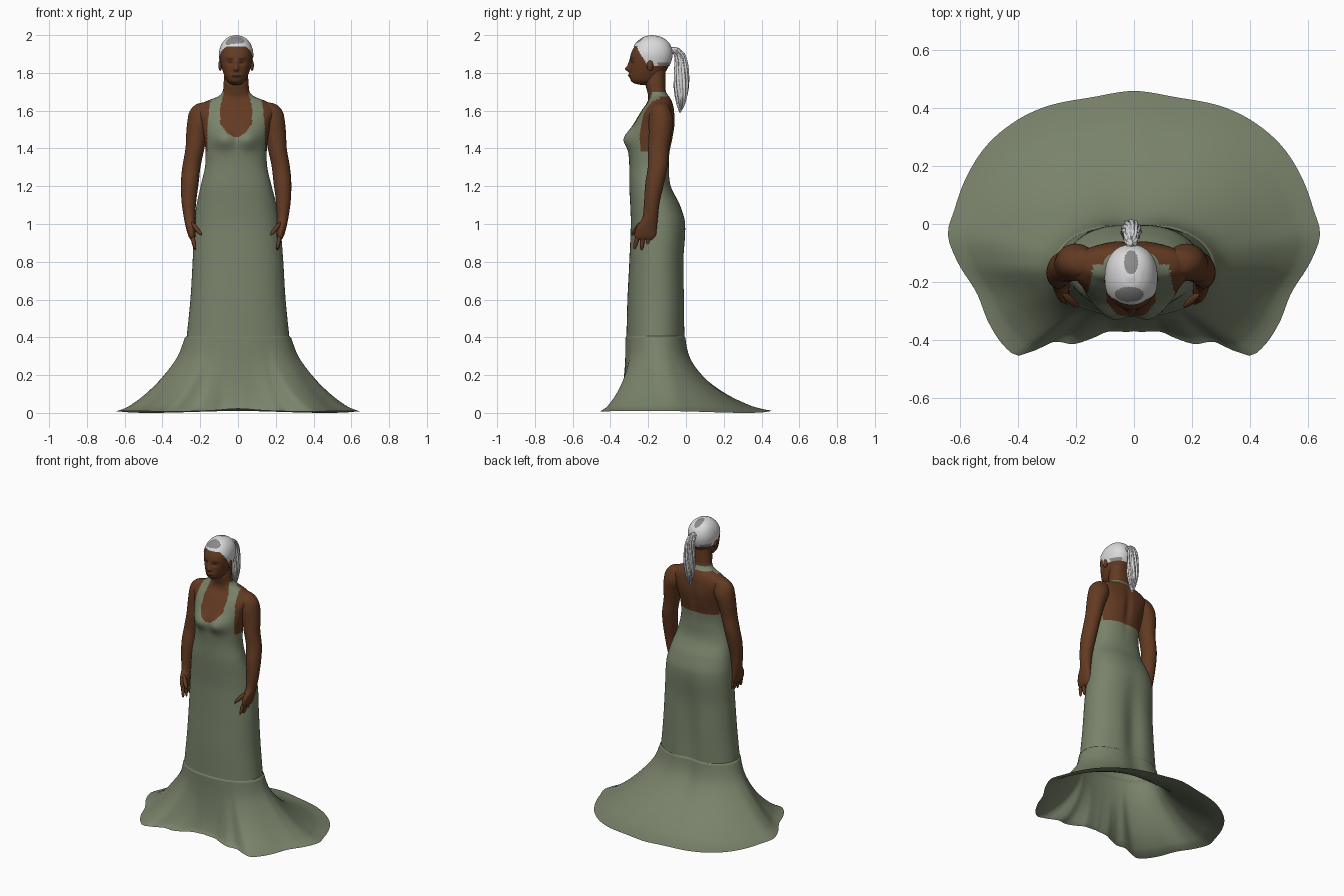
import bpy, bmesh, math
from mathutils import Vector, Matrix

if "Cube" in bpy.data.objects:
    bpy.data.objects.remove(bpy.data.objects["Cube"])


def material(name, rgb):
    mat = bpy.data.materials.new(name)
    mat.use_nodes = True
    mat.diffuse_color = (*rgb, 1)
    node = mat.node_tree.nodes["Principled BSDF"]
    node.inputs["Base Color"].default_value = (*rgb, 1)
    node.inputs["Roughness"].default_value = 0.8
    return mat


GREEN = material("sage green cloth", (0.19, 0.225, 0.145))
SKIN = material("brown skin", (0.125, 0.043, 0.016))
DARK = material("dark brown features", (0.06, 0.019, 0.01))
SILVER = material("silver hair", (0.7, 0.7, 0.7))
GREY = material("grey hair", (0.25, 0.25, 0.25))
MID = -0.01  # the upper body stands slightly off centre


def bump(value, width):
    return math.exp(-(value / width) ** 2)


def curve(rows, t):
    """Smooth interpolation of table rows keyed by their first column."""
    last = len(rows) - 1
    t = min(max(t, rows[0][0]), rows[last][0])
    i = max(j for j in range(last) if rows[j][0] <= t)

    def slope(j, k):
        a, b = rows[max(j - 1, 0)], rows[min(j + 1, last)]
        return (b[k] - a[k]) / (b[0] - a[0])

    a, b = rows[i], rows[i + 1]
    h = b[0] - a[0]
    s = (t - a[0]) / h
    ease = s * s * (3 - 2 * s)
    return [a[k] + (b[k] - a[k]) * ease
            + h * s * (1 - s) * ((1 - s) * slope(i, k) - s * slope(i + 1, k))
            for k in range(1, len(a))]


def signed_power(v, p):
    return math.copysign(abs(v) ** p, v)


def oval(a, cx, rx, front, back, z, power=0.9):
    """Point at angle a (zero = front) on a rounded cross-section."""
    x = cx + max(rx, 0.002) * signed_power(math.sin(a), power)
    y = (front + back) / 2 - (back - front) / 2 * signed_power(math.cos(a), power)
    return Vector((x, y, z))


def angles(count):
    return [math.tau * i / count - math.pi for i in range(count)]


def spread(low, high, count):
    """Levels that crowd together towards both ends."""
    return [low + (high - low) * (0.5 - 0.5 * math.cos(math.pi * i / count))
            for i in range(count + 1)]


def finish(name, bm, mats):
    bmesh.ops.recalc_face_normals(bm, faces=bm.faces)
    for f in bm.faces:
        f.smooth = True
    mesh = bpy.data.meshes.new(name)
    bm.to_mesh(mesh)
    bm.free()
    for m in mats:
        mesh.materials.append(m)
    obj = bpy.data.objects.new(name, mesh)
    bpy.context.collection.objects.link(obj)


def loft(name, rings, mats, rule=None, caps=True):
    """Skin the rings; rule(centre) gives a material index, or None for no face."""
    bm = bmesh.new()
    rows = [[bm.verts.new(p) for p in ring] for ring in rings]
    n = len(rows[0])
    for lower, upper in zip(rows, rows[1:]):
        for i in range(n):
            quad = (lower[i], lower[(i + 1) % n], upper[(i + 1) % n], upper[i])
            index = 0
            if rule:
                index = rule(sum((v.co for v in quad), Vector()) / 4)
            if index is not None:
                bm.faces.new(quad).material_index = index
    if caps:
        bm.faces.new(rows[0])
        bm.faces.new(rows[-1])
    finish(name, bm, mats)


def ball(name, centre, size, mat, axis=(0, 0, 1)):
    bm = bmesh.new()
    turn = Vector((0, 0, 1)).rotation_difference(Vector(axis)).to_matrix().to_4x4()
    matrix = Matrix.Translation(centre) @ turn @ Matrix.Diagonal((*size, 1))
    bmesh.ops.create_uvsphere(bm, u_segments=16, v_segments=12, radius=1, matrix=matrix)
    finish(name, bm, [mat])


# Torso and gown: height, half width, front, back
TORSO = [(0.40, 0.272, -0.315, 0), (0.6, 0.252, -0.31, 0), (0.8, 0.24, -0.3, -0.005),
         (1.0, 0.228, -0.292, 0), (1.1, 0.212, -0.295, -0.03), (1.2, 0.188, -0.3, -0.08),
         (1.3, 0.165, -0.3, -0.09), (1.38, 0.162, -0.303, -0.085), (1.45, 0.168, -0.302, -0.07),
         (1.53, 0.184, -0.275, -0.058), (1.6, 0.205, -0.235, -0.062),
         (1.645, 0.168, -0.205, -0.072), (1.675, 0.096, -0.2, -0.088),
         (1.7, 0.072, -0.205, -0.105), (1.75, 0.066, -0.215, -0.108), (1.84, 0.058, -0.2, -0.11)]


def torso_point(a, z):
    rx, front, back = curve(TORSO, z)
    p = oval(a, MID * min(max((z - 0.8) / 0.4, 0), 1), rx, front, back, z)
    x, c = abs(p.x - MID), math.cos(a)
    if c > 0:
        p.y -= 0.036 * c * bump(x - 0.07, 0.065) * bump(z - 1.452, 0.055)
    else:  # soft hollows down the back of the skirt and along the spine
        p.y += 0.028 * c * bump(x, 0.07) * bump(z - 0.58, 0.32)
        p.y += 0.012 * c * bump(x, 0.025) * bump(z - 1.5, 0.12)
    return p


def gown_or_skin(p):
    x, z = abs(p.x - MID), p.z
    if z < 1.385:
        return 0
    if 1.675 < z < 1.7 and p.y > -0.17:
        return 0  # strap behind the neck
    if z > 1.7 or p.y > -0.14 or x > 0.152 - 0.12 * max(z - 1.52, 0):
        return 1
    opening = min(0.084 - max(0, z - 1.62) * 0.25, 0.31 * math.sqrt(max(z - 1.46, 0)))
    return 0 if x > opening or z < 1.46 else 1


heights = [0.4 + 0.005 * i for i in range(289)]
loft("gown_and_torso", [[torso_point(a, z) for a in angles(160)] for z in heights],
     [GREEN, SKIN], gown_or_skin, caps=False)

# Flared flounce: hem outline from front centre round to back centre
HEM = [(0, -0.37), (0.09, -0.372), (0.15, -0.397), (0.21, -0.415), (0.28, -0.408),
       (0.35, -0.44), (0.4, -0.455), (0.45, -0.42), (0.5, -0.345), (0.545, -0.235),
       (0.615, -0.12), (0.643, -0.035), (0.62, 0.05), (0.58, 0.16), (0.51, 0.27),
       (0.41, 0.355), (0.32, 0.4), (0.15, 0.437), (0, 0.46)]
HUB = -0.15
hem_polar = [(math.atan2(x, HUB - y), math.hypot(x, y - HUB)) for x, y in HEM]
FLARE = [(0, 1), (0.012, 0.92), (0.03, 0.83), (0.1, 0.6), (0.2, 0.34), (0.3, 0.13), (0.41, 0)]


def flounce_point(a, z):
    rx, front, back = curve(TORSO, 0.4)
    c = math.cos(a)
    out = Vector((math.sin(a), -c, 0))
    lip = 0.005 - 0.7 * max(0, z - 0.398)  # the top edge tucks in at the seam
    top = torso_point(math.atan2(math.sin(a) / rx, 2 * c / (back - front)), 0.4) + out * lip
    top.z = z
    hem = Vector((0, HUB, z)) + out * curve(hem_polar, abs(a))[0]
    sag = 1 + (0.8 * c if c > 0 else -0.5 * c)
    f = max(curve(FLARE, z)[0], 0) ** sag
    p = top.lerp(hem, f)
    p.z += f * (0.005 + 0.005 * math.cos(4 * a) + 0.012 * max(c, 0))
    return p


loft("flounce", [[flounce_point(a, z) for a in angles(144)] for z in spread(0, 0.41, 48)],
     [GREEN], caps=False)

# Head: height, half width, front, back
HEAD = [(1.735, 0.015, -0.235, -0.2), (1.745, 0.035, -0.275, -0.16), (1.76, 0.05, -0.292, -0.14),
        (1.785, 0.062, -0.297, -0.12), (1.82, 0.074, -0.297, -0.1), (1.86, 0.083, -0.297, -0.082),
        (1.9, 0.086, -0.292, -0.076), (1.94, 0.077, -0.272, -0.085), (1.97, 0.058, -0.246, -0.107),
        (1.99, 0.03, -0.214, -0.143), (1.997, 0.003, -0.184, -0.178)]


def head_point(a, z, grow=0):
    rx, front, back = curve(HEAD, z)
    p = oval(a, MID, rx + grow, front - grow, back + grow, z + grow / 2)
    x = abs(p.x - MID)
    if p.y < -0.2 and not grow:
        p.y -= 0.024 * bump(x, 0.013) * bump(z - 1.82, 0.014)   # nose
        p.y -= 0.01 * bump(x, 0.01) * bump(z - 1.845, 0.02)     # bridge
        p.y -= 0.01 * bump(x, 0.022) * bump(z - 1.786, 0.009)   # lips
        p.y += 0.01 * bump(x - 0.032, 0.017) * bump(z - 1.855, 0.011)  # eyes
    return p


def face_colour(p):
    x, z = abs(p.x - MID), p.z
    if p.y > -0.2:
        return 0
    lips = x < 0.024 and abs(z - 1.786) < 0.006
    eyes = abs(x - 0.032) < 0.012 and abs(z - 1.855) < 0.004
    brows = abs(x - 0.033) < 0.018 and abs(z - 1.876) < 0.004
    return 1 if lips or eyes or brows else 0


def hair_cap(p):
    x = abs(p.x - MID)
    hairline = 1.835 + 0.105 * min(max((-0.2 - p.y) / 0.065, 0), 1)
    if p.z < hairline:
        return None
    crown = math.hypot((p.x - MID) / 0.024, (p.y + 0.132) / 0.042) < 1 and p.z > 1.95
    brow = math.hypot((p.x - MID + 0.006) / 0.05, (p.y + 0.243) / 0.026) < 1 and p.z > 1.945
    nape = p.y > -0.15 and p.z < 1.858 and x > 0.03
    return 1 if crown or brow or nape else 0


levels = spread(1.735, 1.997, 100)
loft("head", [[head_point(a, z) for a in angles(96)] for z in levels], [SKIN, DARK], face_colour)
loft("hair_cap", [[head_point(a, z, 0.005) for a in angles(96)] for z in levels],
     [SILVER, GREY], hair_cap)

# Ponytail with ridged strands, and its tie
TAIL = [(1.59, 0.004, -0.035, -0.028), (1.64, 0.02, -0.05, -0.005), (1.72, 0.033, -0.062, 0.012),
        (1.82, 0.033, -0.06, 0.012), (1.89, 0.026, -0.06, -0.002),
        (1.925, 0.02, -0.085, -0.03), (1.938, 0.004, -0.075, -0.055)]


def tail_point(a, z):
    rx, front, back = curve(TAIL, z)
    strand = 1 + 0.09 * math.cos(11 * a + 30 * z)
    middle, depth = (front + back) / 2, (back - front) / 2 * strand
    return oval(a, MID, rx * strand, middle - depth, middle + depth, z, 1)


def tail_colour(p):
    a = math.atan2(p.x - MID, -0.025 - p.y)
    return 1 if math.cos(11 * a + 30 * p.z) < -0.8 else 0


loft("ponytail", [[tail_point(a, z) for a in angles(88)] for z in spread(1.59, 1.938, 50)],
     [SILVER, GREY], tail_colour)
ball("hair_tie", (MID, -0.07, 1.918), (0.018, 0.014, 0.018), SILVER)

# Arms: height, distance from centre, half width, front, back
ARM = [(0.915, 0.232, 0.008, -0.255, -0.175), (0.935, 0.234, 0.018, -0.272, -0.16),
       (0.985, 0.24, 0.027, -0.262, -0.154), (1.03, 0.246, 0.03, -0.232, -0.15),
       (1.12, 0.25, 0.039, -0.222, -0.138), (1.22, 0.245, 0.047, -0.215, -0.115),
       (1.3, 0.237, 0.048, -0.202, -0.098), (1.4, 0.218, 0.05, -0.2, -0.09),
       (1.48, 0.207, 0.057, -0.197, -0.076), (1.55, 0.19, 0.067, -0.197, -0.068),
       (1.6, 0.178, 0.066, -0.188, -0.08), (1.636, 0.16, 0.046, -0.168, -0.1),
       (1.648, 0.145, 0.008, -0.14, -0.125)]


def arm_point(a, z, side):
    cx, rx, front, back = curve(ARM, z)
    return oval(a, MID + side * cx, rx, front, back, z, 1)


for side, label in ((1, "left"), (-1, "right")):
    loft(label + "_arm", [[arm_point(a, z, side) for a in angles(40)]
                          for z in spread(0.915, 1.648, 60)], [SKIN])
    for i, finger in enumerate(("index", "middle", "ring", "little")):
        ball(f"{label}_{finger}_finger",
             (MID + side * 0.226, -0.262 + 0.031 * i, 0.908 + 0.004 * abs(i - 1)),
             (0.011, 0.012, 0.048), SKIN, (side * 0.2, 0.25 - 0.15 * i, 1))
    ball(label + "_thumb", (MID + side * 0.21, -0.262, 0.975), (0.012, 0.013, 0.05), SKIN,
         (side * 0.8, 0.7, 1))
    ball(label + "_ear", (MID + side * 0.084, -0.19, 1.84), (0.01, 0.017, 0.029), SKIN)
